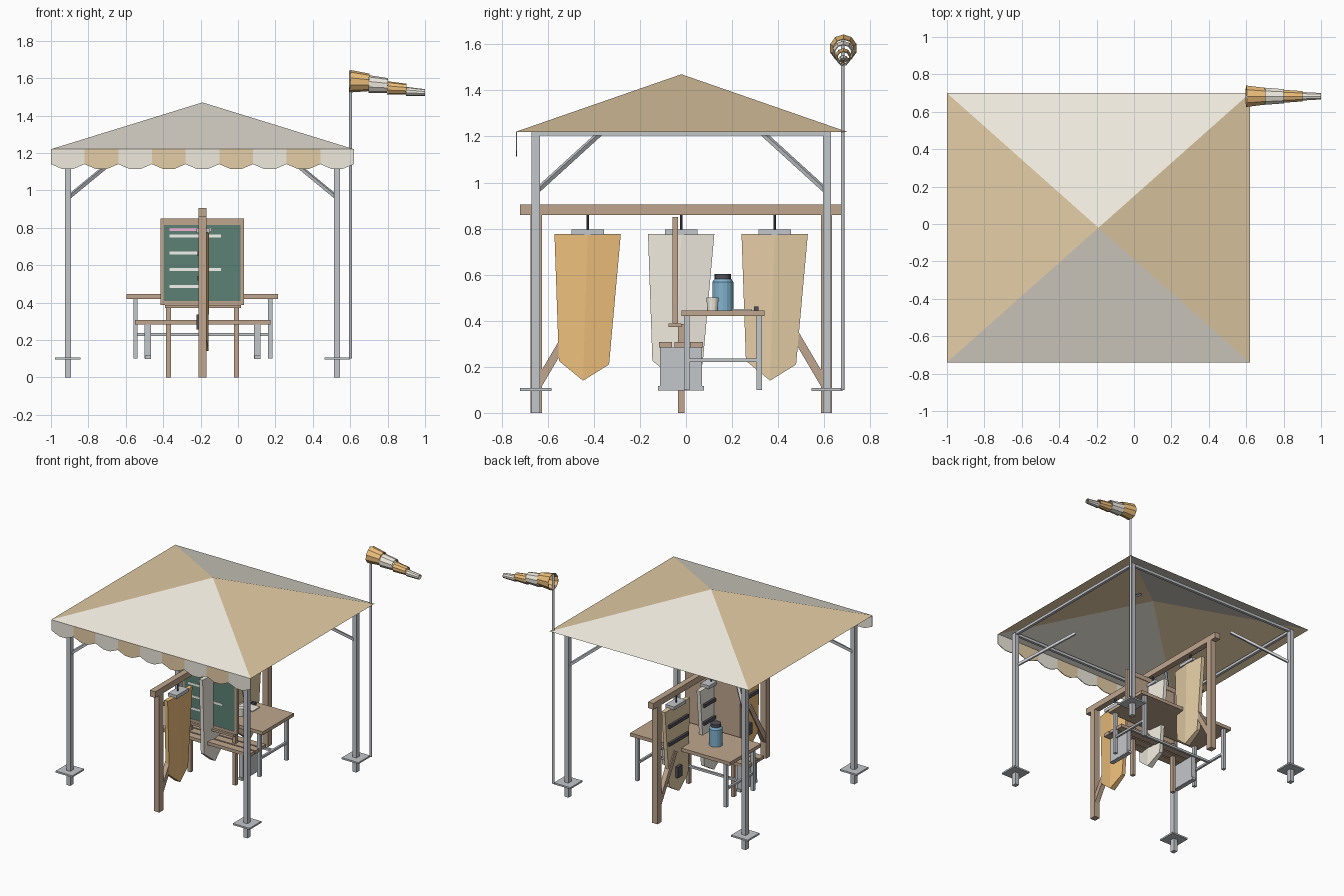
import bpy, bmesh, math
from mathutils import Vector

if "Cube" in bpy.data.objects:
    bpy.data.objects.remove(bpy.data.objects["Cube"])

CX, CY = -0.19, -0.02          # middle of the stall


def mat(name, r, g, b):
    m = bpy.data.materials.new(name)
    m.diffuse_color = (r, g, b, 1)
    m.use_nodes = True
    m.node_tree.nodes["Principled BSDF"].inputs["Base Color"].default_value = m.diffuse_color
    return m


WOOD = mat("wood", 0.52, 0.38, 0.27)
TAN = mat("tan_cloth", 0.78, 0.61, 0.38)
CREAM = mat("cream_cloth", 0.86, 0.82, 0.73)
ORANGE = mat("orange_cloth", 0.85, 0.52, 0.20)
SLATE = mat("slate", 0.11, 0.22, 0.18)
CHALK = mat("chalk", 0.9, 0.9, 0.86)
PINK = mat("pink_chalk", 0.85, 0.45, 0.65)
BLUE = mat("blue", 0.22, 0.45, 0.62)
DARK = mat("dark", 0.08, 0.08, 0.10)
STEEL = mat("steel", 0.55, 0.57, 0.60)


def mesh(name, verts, faces, mats=(), ids=None):
    me = bpy.data.meshes.new(name)
    me.from_pydata(verts, [], faces)
    for m in mats:
        me.materials.append(m)
    for i, k in enumerate(ids or []):
        me.polygons[i].material_index = k
    ob = bpy.data.objects.new(name, me)
    bpy.context.collection.objects.link(ob)
    return ob


def box(name, x0, x1, y0, y1, z0, z1, m=STEEL):
    v = [(x, y, z) for x in (x0, x1) for y in (y0, y1) for z in (z0, z1)]
    f = [(0, 1, 3, 2), (4, 6, 7, 5), (0, 4, 5, 1), (2, 3, 7, 6), (0, 2, 6, 4), (1, 5, 7, 3)]
    return mesh(name, v, f, [m])


def tube(name, a, b, r0, r1, m=STEEL, sides=12, caps=True):
    a, b = Vector(a), Vector(b)
    bm = bmesh.new()
    bmesh.ops.create_cone(bm, cap_ends=caps, segments=sides, radius1=r0, radius2=r1, depth=(b - a).length)
    me = bpy.data.meshes.new(name)
    bm.to_mesh(me)
    bm.free()
    me.materials.append(m)
    ob = bpy.data.objects.new(name, me)
    bpy.context.collection.objects.link(ob)
    ob.location = (a + b) / 2
    ob.rotation_mode = 'QUATERNION'
    ob.rotation_quaternion = (b - a).to_track_quat('Z', 'Y')
    return ob


def bar(name, a, b, w, m=STEEL):
    # square bar between two points
    a, b = Vector(a), Vector(b)
    ob = box(name, -w / 2, w / 2, -w / 2, w / 2, 0, (b - a).length, m)
    ob.location = a
    ob.rotation_mode = 'QUATERNION'
    ob.rotation_quaternion = (b - a).to_track_quat('Z', 'Y')
    return ob


# canopy roof
mesh("canopy_roof", [(-1, -0.74, 1.22), (0.62, -0.74, 1.22), (0.62, 0.70, 1.22), (-1, 0.70, 1.22), (CX, CY, 1.47)],
     [(0, 1, 4), (1, 2, 4), (2, 3, 4), (3, 0, 4)], [CREAM, TAN], [0, 1, 0, 1])

# scalloped front valance
for i in range(9):
    x, w = -1 + i * 0.18, 0.18
    pts = [(x, 1.22), (x, 1.14), (x + w * .35, 1.113), (x + w * .65, 1.113), (x + w, 1.14), (x + w, 1.22)]
    ob = mesh("valance_panel", [(px, -0.738, pz) for px, pz in pts], [range(6)], [TAN if i % 2 else CREAM])
    ob.modifiers.new("thick", 'SOLIDIFY').thickness = 0.005

# canopy posts, foot plates, diagonal braces, eave rails
PX, PY = 0.72, 0.632
for sx in (-1, 1):
    for sy in (-1, 1):
        x, y = CX + sx * PX, CY + sy * PY
        box("canopy_post", x - .016, x + .016, y - .018, y + .018, 0, 1.22)
        box("foot_plate", x - .068, x + .068, y - .068, y + .068, 0.095, 0.107)
        bar("roof_brace", (x, y, 0.96), (x - sx * .31, y - sy * .28, 1.215), 0.018)
for s in (-1, 1):
    box("eave_rail", CX - PX, CX + PX, CY + s * PY - .01, CY + s * PY + .01, 1.205, 1.225)
    box("eave_rail", CX + s * PX - .01, CX + s * PX + .01, CY - PY, CY + PY, 1.205, 1.225)

# windsock on its pole
tube("windsock_pole", (0.602, 0.68, 0.1), (0.602, 0.68, 1.64), 0.008, 0.008)
sock = [(0.060, 0.047, 1.583, 1.577), (0.048, 0.040, 1.567, 1.560),
        (0.036, 0.029, 1.547, 1.541), (0.024, 0.018, 1.529, 1.523)]
for i, (r0, r1, z0, z1) in enumerate(sock):
    ob = tube("windsock_section", (0.60 + i * .1, 0.683, z0), (0.70 + i * .1, 0.683, z1), r0, r1,
              CREAM if i % 2 else ORANGE, 10, False)
    ob.modifiers.new("thick", 'SOLIDIFY').thickness = 0.004

# wooden hanging rack
box("rack_beam", -.212, -.168, -.72, .68, .86, .905, WOOD)
for s in (-1, 1):
    y = CY + s * .63
    box("rack_post", -.212, -.168, y - .024, y + .024, 0, .86, WOOD)
    bar("rack_brace", (CX, y, .11), (CX, y - s * .20, .45), 0.036, WOOD)

# hanging ridged panels with clamps and straps
for i, m in enumerate((ORANGE, CREAM, TAN)):
    y = -.427 + i * .406
    prof = [(-.144, .777, -.172), (0, .777, -.155), (.144, .777, -.172),
            (.093, .21, -.172), (-.02, .14, -.157), (-.125, .226, -.172)]
    v = [(x, y + p, z) for p, z, x in prof] + [(-.200, y + p, z) for p, z, x in prof]
    f = [(0, 5, 4, 1), (1, 4, 3, 2), (7, 10, 11, 6), (8, 9, 10, 7)]
    f += [(k, (k + 1) % 6, (k + 1) % 6 + 6, k + 6) for k in range(6)]
    mesh("hanging_panel", v, f, [m])
    box("panel_clamp", -.222, -.150, y - .07, y + .07, .772, .796)
    tube("hanger_rod", (CX, y, .79), (CX, y, .865), .006, .006, DARK, 8)
    for z in (.66, .53):
        box("panel_strap", -.216, -.198, y - .11, y + .11, z - .012, z + .012, DARK)
    box("panel_buckle", -.222, -.198, y - .025, y + .025, .255, .335, DARK)

# chalkboard with frame, legs and ledge
box("board_slate", -.395, .015, -.056, -.045, .405, .815, SLATE)
box("board_back", -.40, .02, -.045, -.038, .40, .82, WOOD)
box("board_frame_top", -.415, .033, -.058, -.034, .815, .85, WOOD)
box("board_frame_bottom", -.415, .033, -.058, -.034, .388, .407, WOOD)
for x in (-.415, .013):
    box("board_frame_side", x, x + .02, -.058, -.034, .388, .85, WOOD)
box("chalk_ledge", -.39, .015, -.075, -.02, .372, .388, WOOD)
for x in (-.372, -.008):
    box("board_leg", x - .013, x + .013, -.035, -.007, 0, .385, WOOD)
for z, x1, m in ((.79, -.145, PINK), (.756, -.09, CHALK), (.666, -.2, CHALK), (.577, -.09, CHALK), (.487, -.2, CHALK)):
    box("chalk_mark", -.365, x1, -.059, -.055, z - .008, z + .008, m)

# table
box("table_top", -.595, .215, -.02, .34, .42, .445, WOOD)
for x in (-.548, .172):
    for y in (.003, .318):
        box("table_leg", x - .012, x + .012, y - .012, y + .012, .1, .42)
    box("table_end_rail", x - .008, x + .008, .003, .318, .22, .236)
box("table_long_rail", -.548, .172, .152, .168, .22, .236)

# slatted bench
for y in (-.117, -.05, .017):
    box("bench_slat", -.55, .175, y, y + .057, .284, .308, WOOD)
for x in (-.482, .103):
    box("bench_leg", x - .018, x + .018, -.112, .07, .1, .284)
    box("bench_foot", x - .016, x + .016, -.121, .078, .098, .117)

# things on the table
tube("jar", (-.355, .16, .445), (-.355, .16, .568), .046, .046, BLUE, 16)
tube("jar_shoulder", (-.355, .16, .568), (-.355, .16, .582), .046, .036, BLUE, 16)
tube("jar_lid", (-.355, .16, .58), (-.355, .16, .603), .036, .036, DARK, 16)
tube("cup", (-.055, .115, .445), (-.055, .115, .5), .023, .026, CREAM, 12)
box("note_card", -.15, -.02, .20, .285, .445, .451, CREAM)
box("small_weight", -.10, -.07, .295, .315, .445, .461, DARK)

# consistent outward normals on the closed parts
for ob in bpy.data.objects:
    if ob.name.startswith(("canopy_roof", "valance", "windsock_section")):
        continue
    bm = bmesh.new()
    bm.from_mesh(ob.data)
    bmesh.ops.recalc_face_normals(bm, faces=bm.faces)
    bm.to_mesh(ob.data)
    bm.free()
